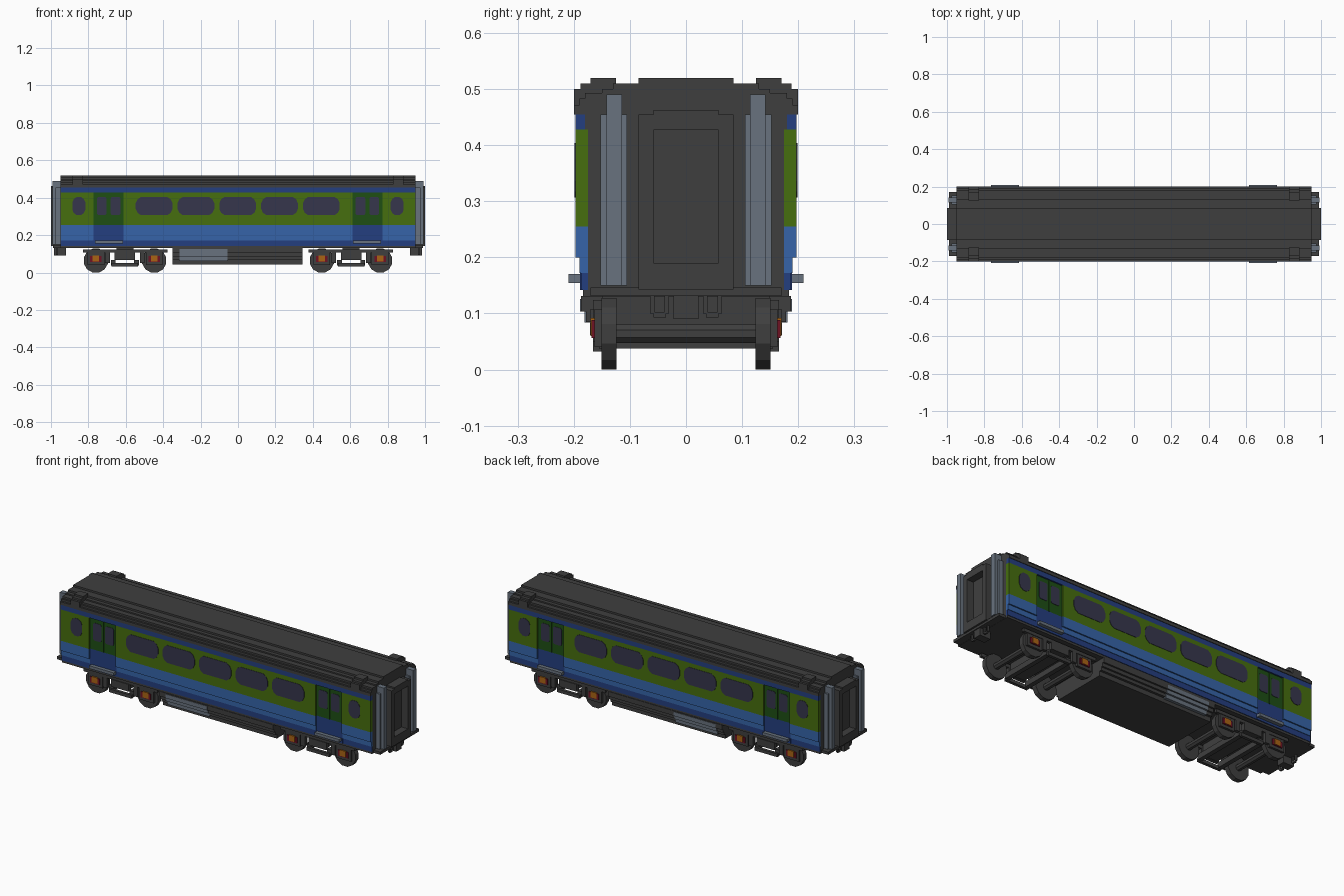
import bpy, bmesh, math
from mathutils import Matrix

cube = bpy.data.objects.get("Cube")
if cube:
    bpy.data.objects.remove(cube, do_unlink=True)


def material(name, r, g, b):
    lin = [((c / 255 + 0.055) / 1.055) ** 2.4 if c > 10 else c / 255 / 12.92 for c in (r, g, b)]
    m = bpy.data.materials.new(name)
    m.use_nodes = True
    m.diffuse_color = (*lin, 1)
    bsdf = next(n for n in m.node_tree.nodes if n.type == 'BSDF_PRINCIPLED')
    bsdf.inputs["Base Color"].default_value = (*lin, 1)
    return m


DARK = material("charcoal", 63, 63, 63)
GREEN = material("leaf green", 70, 110, 14)
DGREEN = material("dark green", 30, 78, 20)
BLUE = material("mid blue", 54, 100, 168)
NAVY = material("navy blue", 36, 62, 128)
GLASS = material("window glass", 54, 54, 76)
STEEL = material("steel grey", 104, 114, 126)
ORANGE = material("axle orange", 170, 100, 20)
RED = material("deep red", 110, 18, 36)


def finish(name, bm, mat):
    bmesh.ops.recalc_face_normals(bm, faces=bm.faces)
    me = bpy.data.meshes.new(name)
    bm.to_mesh(me)
    bm.free()
    me.materials.append(mat)
    ob = bpy.data.objects.new(name, me)
    bpy.context.collection.objects.link(ob)
    return ob


def boxes(name, mat, specs, mx=True, my=True):
    """Boxes as (x0, x1, y0, y1, z0, z1), repeated across the car's two symmetry planes."""
    bm = bmesh.new()
    for x0, x1, y0, y1, z0, z1 in specs:
        for sx in ((1, -1) if mx else (1,)):
            for sy in ((1, -1) if my else (1,)):
                mid = ((x0 + x1) / 2 * sx, (y0 + y1) / 2 * sy, (z0 + z1) / 2)
                size = (x1 - x0, y1 - y0, z1 - z0)
                bmesh.ops.create_cube(bm, size=1, matrix=Matrix.Translation(mid) @ Matrix.Diagonal((*size, 1)))
    return finish(name, bm, mat)


def prism(bm, pts, depth):
    """Fill a closed outline and extrude it along the depth vector."""
    face = bm.faces.new([bm.verts.new(p) for p in pts])
    ext = bmesh.ops.extrude_face_region(bm, geom=[face])
    bmesh.ops.translate(bm, vec=depth, verts=[g for g in ext["geom"] if isinstance(g, bmesh.types.BMVert)])


# Body core and stepped roof
boxes("body_core", DARK, [(-0.95, 0.95, -0.18, 0.18, 0.13, 0.47)], False, False)
half = [(0.2, 0.455), (0.2, 0.472), (0.19, 0.472), (0.19, 0.483), (0.18, 0.483), (0.18, 0.493),
        (0.15, 0.493), (0.15, 0.5), (0.13, 0.5), (0.13, 0.51), (0.085, 0.51), (0.085, 0.52)]
bm = bmesh.new()
prism(bm, [(-0.95, y, z) for y, z in half + [(-y, z) for y, z in reversed(half)]], (1.9, 0, 0))
finish("roof", bm, DARK)
boxes("roof_vent", DARK, [(0.83, 0.885, 0.125, 0.17, 0.49, 0.52),
                          (0.83, 0.885, 0.17, 0.188, 0.48, 0.51),
                          (0.83, 0.885, 0.188, 0.2, 0.47, 0.5)])

# Side panels, split by the doorways
D0, D1 = 0.612, 0.773


def side_band(name, mat, y, z0, z1):
    boxes(name, mat, [(0, D0, 0.175, y, z0, z1), (D1, 0.95, 0.175, y, z0, z1)])


side_band("green_side", GREEN, 0.197, 0.255, 0.428)
side_band("blue_side", BLUE, 0.197, 0.2, 0.255)
side_band("lower_blue_side", BLUE, 0.19, 0.172, 0.2)
side_band("sill_band", NAVY, 0.187, 0.142, 0.172)
boxes("upper_band", NAVY, [(-0.95, 0.95, 0.175, 0.197, 0.428, 0.456)], False)
boxes("sill_edge", DARK, [(-0.95, 0.95, 0.17, 0.184, 0.13, 0.142)], False)

# Recessed doors and footsteps
boxes("door_upper", DGREEN, [(D0, D1, 0.175, 0.189, 0.255, 0.428)])
boxes("door_lower", NAVY, [(D0, D1, 0.175, 0.189, 0.142, 0.255)])
boxes("door_seam", DGREEN, [(0.689, 0.695, 0.188, 0.192, 0.255, 0.428)])
boxes("footstep", STEEL, [(0.615, 0.765, 0.18, 0.209, 0.154, 0.17)])


# Window plates with chamfered corners
def windows(name, spans, y, z0, z1, c, both_ends):
    bm = bmesh.new()
    for x0, x1 in spans:
        for sx in ((1, -1) if both_ends else (1,)):
            for sy in (1, -1):
                pts = [(x0 + c, z0), (x1 - c, z0), (x1 - c * .35, z0 + c * .45), (x1, z0 + c * 1.2),
                       (x1, z1 - c * 1.2), (x1 - c * .35, z1 - c * .45), (x1 - c, z1),
                       (x0 + c, z1), (x0 + c * .35, z1 - c * .45), (x0, z1 - c * 1.2),
                       (x0, z0 + c * 1.2), (x0 + c * .35, z0 + c * .45)]
                prism(bm, [(x * sx, y * sy, z) for x, z in pts], (0, 0.005 * sy, 0))
    finish(name, bm, GLASS)


windows("saloon_window", [(-0.1 + 0.2235 * i, 0.097 + 0.2235 * i) for i in range(-2, 3)],
        0.194, 0.307, 0.404, 0.028, False)
windows("end_window", [(0.816, 0.886)], 0.194, 0.307, 0.404, 0.024, True)
windows("door_window", [(0.628, 0.681), (0.703, 0.754)], 0.186, 0.307, 0.404, 0.008, True)

# Gangway frame around a recessed end door
boxes("gangway_frame", DARK, [(0.94, 1.0, 0.058, 0.085, 0.143, 0.455),
                              (0.94, 1.0, -0.058, 0.058, 0.427, 0.463),
                              (0.94, 1.0, -0.058, 0.058, 0.143, 0.19)])
boxes("gangway_door", DARK, [(0.94, 0.96, -0.06, 0.06, 0.18, 0.43)], True, False)

# Steel end columns and the ledge under them
boxes("end_column", STEEL, [(0.94, 0.975, 0.105, 0.152, 0.15, 0.455),
                            (0.94, 0.993, 0.114, 0.142, 0.15, 0.49)])
boxes("end_ledge", DARK, [(0.94, 0.99, -0.17, 0.17, 0.131, 0.146)], True, False)

# Coupler and hanging hoses
boxes("end_hose", DARK, [(0.962, 0.972, 0.03, 0.038, 0.1, 0.14), (0.962, 0.972, 0.056, 0.064, 0.1, 0.14),
                         (0.962, 0.972, 0.036, 0.058, 0.093, 0.103)])
boxes("coupler", DARK, [(0.92, 0.985, -0.022, 0.022, 0.09, 0.14)], True, False)

# Equipment boxes between the bogies
boxes("equipment_box", DARK, [(-0.35, 0.346, -0.187, 0.187, 0.104, 0.131),
                              (-0.35, 0.346, -0.178, 0.178, 0.085, 0.105),
                              (-0.35, 0.346, -0.168, 0.168, 0.068, 0.086),
                              (-0.35, 0.346, -0.155, 0.155, 0.043, 0.069)], False, False)
boxes("side_tank", STEEL, [(-0.313, -0.056, 0.15, 0.189, 0.104, 0.126),
                           (-0.313, -0.056, 0.15, 0.181, 0.084, 0.105),
                           (-0.313, -0.056, 0.15, 0.171, 0.062, 0.085)], False)

# Bogies: frames, wheels, axles and axleboxes
AXLES = (0.448, 0.76)
boxes("bogie_frame", DARK, [(0.378, 0.83, 0.15, 0.166, 0.106, 0.124),
                            (0.55, 0.66, 0.15, 0.17, 0.068, 0.108),
                            (0.535, 0.675, 0.15, 0.166, 0.032, 0.05),
                            (0.5, 0.525, 0.15, 0.166, 0.05, 0.108),
                            (0.685, 0.71, 0.15, 0.166, 0.05, 0.108)])
boxes("bogie_bolster", DARK, [(0.56, 0.65, -0.15, 0.15, 0.07, 0.131),
                              (0.53, 0.555, -0.155, 0.155, 0.038, 0.068),
                              (0.655, 0.68, -0.155, 0.155, 0.038, 0.068)], True, False)
boxes("axlebox", DARK, [(a - 0.045, a + 0.045, 0.148, 0.163, 0.04, 0.11) for a in AXLES])
boxes("axlebox_side", RED, [(a - 0.03, a + 0.03, 0.155, 0.168, 0.056, 0.088) for a in AXLES])
boxes("axlebox_cap", ORANGE, [(a - 0.018, a + 0.018, 0.16, 0.17, 0.06, 0.092) for a in AXLES])


def cylinders(name, radius, y0, y1, sides):
    bm = bmesh.new()
    for a in AXLES:
        for sx in (1, -1):
            for sy in (1, -1):
                mat = Matrix.Translation((a * sx, (y0 + y1) / 2 * sy, 0.064)) @ Matrix.Rotation(math.pi / 2, 4, 'X')
                mat = mat @ Matrix.Rotation(math.pi / sides, 4, 'Z')
                bmesh.ops.create_cone(bm, cap_ends=True, segments=sides, radius1=radius, radius2=radius,
                                      depth=y1 - y0, matrix=mat)
    finish(name, bm, DARK)


cylinders("wheel", 0.0663, 0.124, 0.151, 12)
cylinders("axle", 0.018, 0.0, 0.125, 8)
